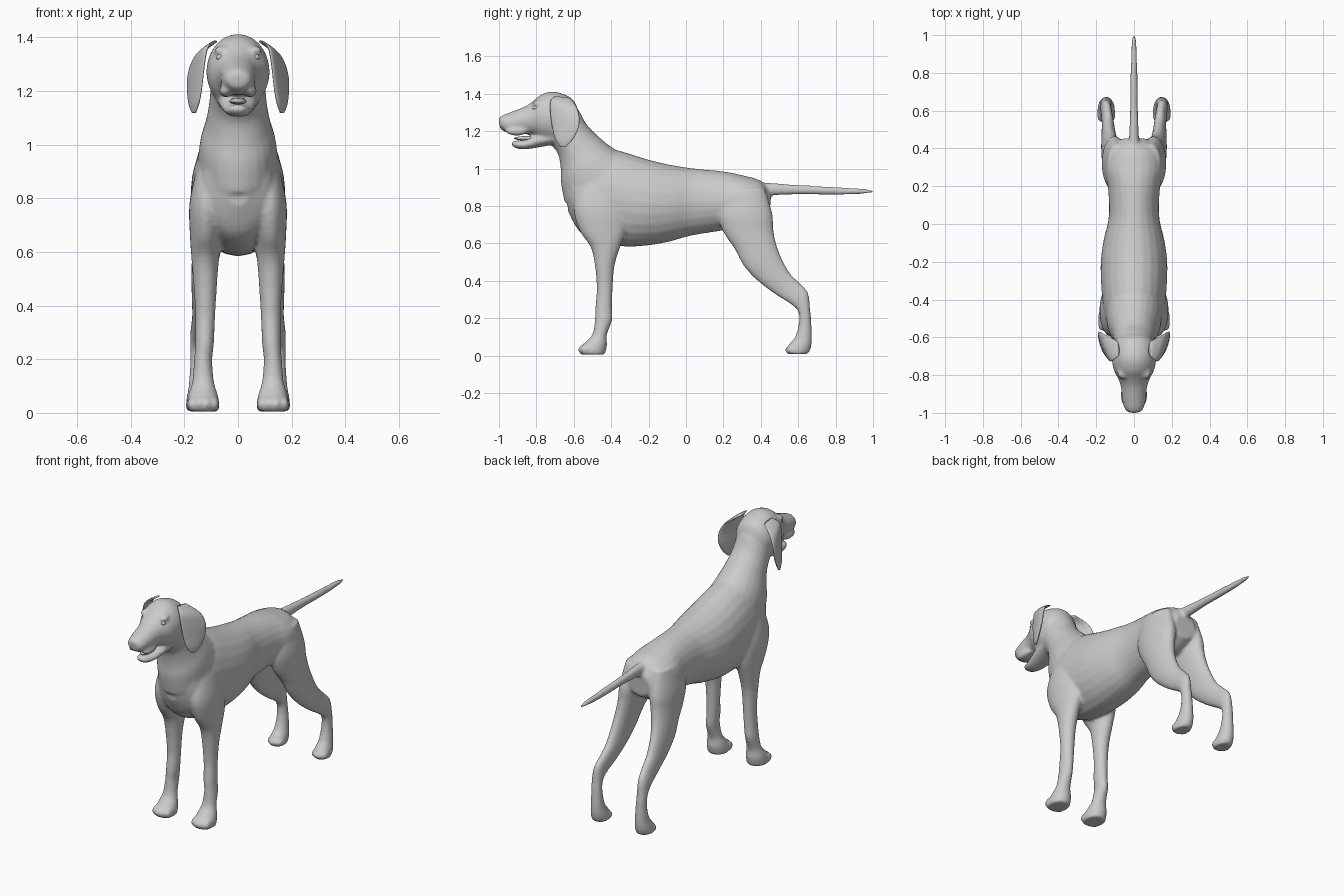
import bpy, bmesh
from mathutils import Vector, Matrix
from math import cos, sin, tau


def spline(p0, p1, p2, p3, t):
    return [0.5 * (2 * b + (c - a) * t + (2 * a - 5 * b + 4 * c - d) * t * t
                   + (3 * b - a - 3 * c + d) * t ** 3) for a, b, c, d in zip(p0, p1, p2, p3)]


def loft(bm, rings, side=1, n=24, steps=4):
    """Skin oval rings given as (y1, z1, y2, z2, half width, x1, x2)."""
    rings = [list(r) + [0] * (6 - len(r)) for r in rings]
    rings = [r + [r[5]] if len(r) == 6 else r for r in rings]
    fine = []
    for i in range(len(rings) - 1):
        q = [rings[max(i - 1, 0)], rings[i], rings[i + 1], rings[min(i + 2, len(rings) - 1)]]
        fine += [spline(*q, k / steps) for k in range(steps)]
    fine.append(rings[-1])
    loops = []
    for y1, z1, y2, z2, w, x1, x2 in fine:
        a, b = Vector((x1, y1, z1)), Vector((x2, y2, z2))
        mid, v = (a + b) / 2, (a - b) / 2
        u = Vector((1, 0, 0))
        if abs(x2 - x1) > 1e-4:
            u = Vector((y2 - y1, x1 - x2, 0)).normalized()
        pts = [mid + v * cos(tau * k / n) + u * w * sin(tau * k / n) for k in range(n)]
        loops.append([bm.verts.new((p.x * side, p.y, p.z)) for p in pts])
    faces = [bm.faces.new(loops[0]), bm.faces.new(loops[-1])]
    for p, q in zip(loops, loops[1:]):
        for k in range(n):
            faces.append(bm.faces.new((p[k], p[(k + 1) % n], q[(k + 1) % n], q[k])))
    bmesh.ops.recalc_face_normals(bm, faces=faces)


def ball(bm, loc, size):
    bmesh.ops.create_uvsphere(bm, u_segments=20, v_segments=12, radius=1,
                              matrix=Matrix.Translation(loc) @ Matrix.Diagonal((*size, 1)))


def finish(name, bm):
    me = bpy.data.meshes.new(name)
    bm.to_mesh(me)
    bm.free()
    for p in me.polygons:
        p.use_smooth = True
    ob = bpy.data.objects.new(name, me)
    bpy.context.collection.objects.link(ob)
    return ob


torso = [(-.645, .94, -.63, .77, .05), (-.61, 1.02, -.575, .67, .12), (-.5, 1.08, -.5, .62, .155),
         (-.4, 1.105, -.4, .59, .168), (-.2, 1.048, -.25, .585, .177), (-.08, 1.02, -.1, .607, .162),
         (.05, 1.0, .02, .64, .134), (.2, .985, .17, .665, .137), (.3, .965, .28, .68, .155),
         (.4, .935, .36, .68, .14), (.455, .87, .445, .73, .07)]
neck = [(-.65, .82, -.30, 1.06, .15), (-.668, .92, -.39, 1.11, .14), (-.67, 1.0, -.46, 1.165, .12),
        (-.685, 1.08, -.53, 1.235, .107), (-.73, 1.14, -.58, 1.32, .10), (-.76, 1.2, -.66, 1.38, .08)]
head = [(-.575, 1.31, -.60, 1.2, .06), (-.61, 1.375, -.64, 1.15, .105), (-.70, 1.412, -.70, 1.13, .118),
        (-.77, 1.398, -.77, 1.15, .108), (-.82, 1.36, -.81, 1.175, .086), (-.86, 1.333, -.86, 1.185, .07),
        (-.93, 1.305, -.93, 1.185, .062), (-.98, 1.285, -.975, 1.20, .05), (-1.0, 1.265, -.995, 1.215, .03)]
jaw = [(-.70, 1.2, -.70, 1.13, .08), (-.78, 1.19, -.78, 1.115, .07), (-.86, 1.155, -.86, 1.103, .052),
       (-.91, 1.15, -.905, 1.108, .038), (-.935, 1.142, -.93, 1.122, .02)]
tail = [(.36, .93, .38, .85, .04), (.44, .925, .44, .855, .028), (.6, .913, .6, .862, .021),
        (.8, .902, .8, .86, .018), (.95, .893, .95, .865, .014), (1.0, .885, 1.0, .873, .006)]
front_leg = [(-.56, .94, -.38, .96, .045, .10), (-.6, .79, -.33, .79, .065, .115),
             (-.57, .67, -.32, .68, .06, .12), (-.51, .58, -.352, .58, .052, .122),
             (-.487, .48, -.382, .48, .044, .122), (-.477, .36, -.392, .36, .037, .122),
             (-.485, .26, -.395, .25, .035, .125), (-.487, .2, -.395, .19, .034, .13),
             (-.498, .12, -.423, .11, .041, .13), (-.53, .08, -.422, .06, .054, .13),
             (-.565, .045, -.427, .03, .06, .13), (-.565, .005, -.435, .005, .058, .13)]
hind_leg = [(.2, .88, .42, .90, .05, .09), (.17, .76, .462, .76, .068, .10),
            (.2, .66, .467, .68, .062, .108), (.26, .57, .482, .60, .052, .12),
            (.308, .48, .512, .52, .044, .13), (.383, .40, .557, .44, .037, .135),
            (.473, .33, .613, .385, .031, .14), (.56, .275, .653, .335, .029, .148),
            (.60, .235, .664, .25, .029, .15), (.603, .17, .67, .18, .031, .148),
            (.583, .10, .674, .10, .037, .147), (.55, .06, .67, .05, .045, .147),
            (.54, .03, .658, .018, .046, .147), (.545, .008, .645, .008, .043, .147)]
ear = [(-.70, 1.388, -.62, 1.378, .010, .085, .09), (-.725, 1.36, -.585, 1.33, .013, .115, .155),
       (-.725, 1.29, -.57, 1.27, .013, .127, .183), (-.715, 1.22, -.577, 1.21, .013, .135, .188),
       (-.70, 1.16, -.61, 1.15, .011, .145, .182), (-.672, 1.118, -.64, 1.118, .005, .158, .17)]

# Body skin: overlapping volumes fused into one smooth surface
bm = bmesh.new()
for part in (torso, neck, head, jaw, tail):
    loft(bm, part)
ball(bm, (0, -.978, 1.258), (.036, .024, .026))             # nose
for s in (-1, 1):
    loft(bm, front_leg, s)
    loft(bm, hind_leg, s)
    ball(bm, (s * .045, -.905, 1.2), (.026, .06, .024))     # lip
    ball(bm, (s * .06, -.79, 1.35), (.03, .03, .018))       # brow
    for i, dx in enumerate((-.042, -.015, .015, .042)):     # toes
        back = .014 if i in (0, 3) else 0
        ball(bm, (s * (.13 + dx), -.545 + back, .032), (.018, .033, .027))
        ball(bm, (s * (.147 + dx * .8), .563 + back, .03), (.015, .034, .023))
body = finish("body", bm)
fuse = body.modifiers.new("fuse", 'REMESH')
fuse.mode, fuse.voxel_size, fuse.use_smooth_shade = 'VOXEL', .009, True
soften = body.modifiers.new("soften", 'SMOOTH')
soften.factor, soften.iterations = .5, 6

# Hanging ears, eyes and tongue
for s, label in ((-1, "left"), (1, "right")):
    bm = bmesh.new()
    loft(bm, ear, s)
    finish(label + "_ear", bm)
    bm = bmesh.new()
    ball(bm, (s * .064, -.805, 1.325), (.017, .017, .013))
    finish(label + "_eye", bm)
bm = bmesh.new()
ball(bm, (0, -.85, 1.162), (.032, .07, .012))
finish("tongue", bm)
